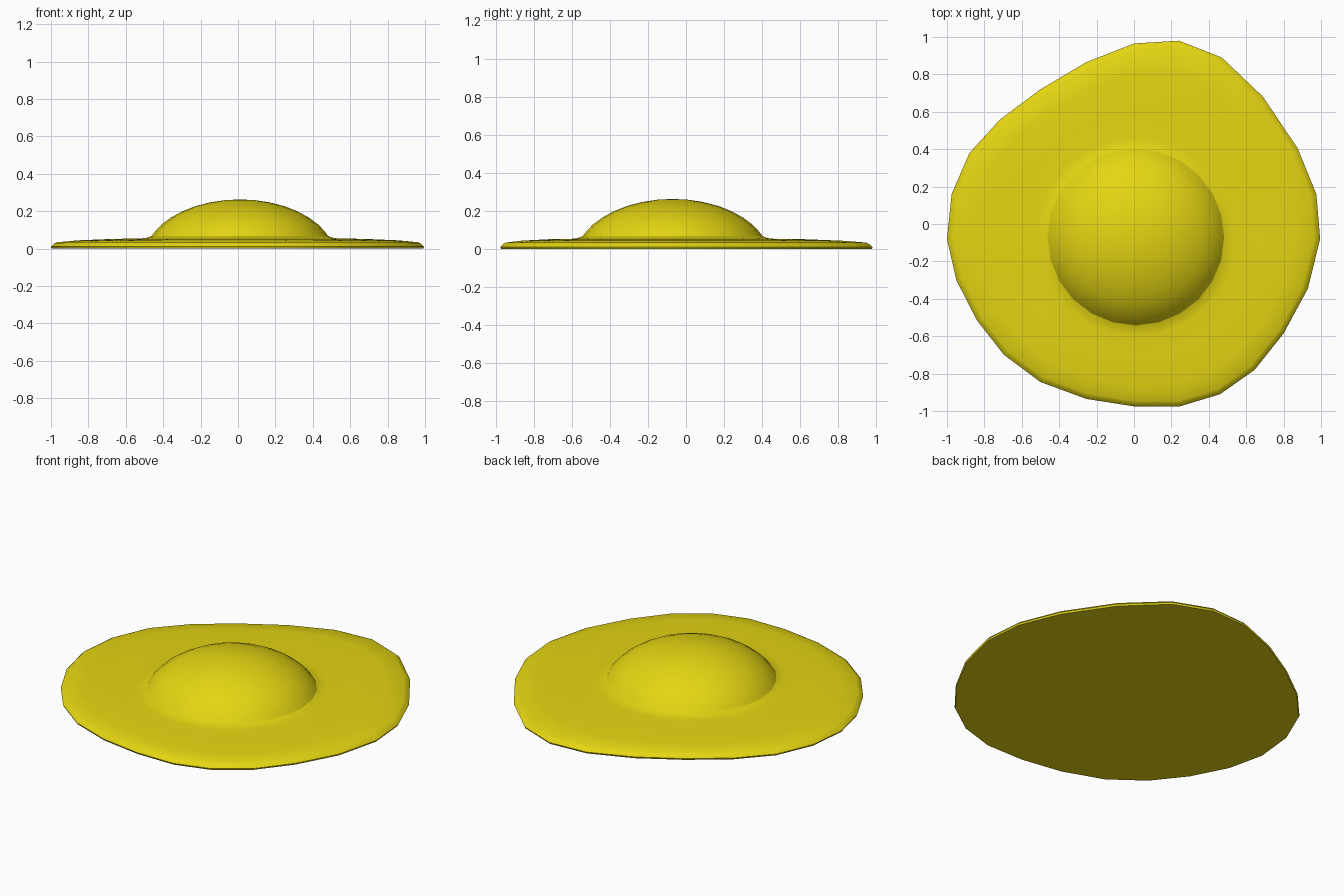
import bpy, bmesh, math

cube = bpy.data.objects.get("Cube")
if cube:
    bpy.data.objects.remove(cube, do_unlink=True)

yellow = bpy.data.materials.new("egg yellow")
yellow.use_nodes = True
COLOR = (0.78, 0.67, 0.006, 1)
yellow.diffuse_color = COLOR
yellow.node_tree.nodes["Principled BSDF"].inputs["Base Color"].default_value = COLOR

SIDES = 24
CX, CY = 0.01, -0.07      # yolk centre

# Uneven outer edge, clockwise from the back
OUTLINE = [
    (0, .965), (.24, .98), (.47, .89), (.69, .68), (.875, .405), (.975, .16),
    (.995, -.08), (.93, -.345), (.80, -.585), (.645, -.78), (.46, -.91), (.245, -.975),
    (0, -.975), (-.255, -.935), (-.5, -.845), (-.695, -.70), (-.84, -.515), (-.95, -.3),
    (-1, -.08), (-.975, .16), (-.88, .38), (-.715, .56), (-.5, .72), (-.255, .865),
]


def circle(r):
    steps = [math.tau * i / SIDES for i in range(SIDES)]
    return [(CX + r * math.sin(a), CY + r * math.cos(a)) for a in steps]


def blend(a, b, t):
    return [(p[0] + (q[0] - p[0]) * t, p[1] + (q[1] - p[1]) * t) for p, q in zip(a, b)]


def loft(name, rings, cap_bottom=False, tip=None):
    """Skin a stack of (outline, height) rings, optionally closing the ends."""
    bm = bmesh.new()
    loops = [[bm.verts.new((x, y, z)) for x, y in ring] for ring, z in rings]
    for low, high in zip(loops, loops[1:]):
        for i in range(SIDES):
            j = (i + 1) % SIDES
            bm.faces.new((low[i], high[i], high[j], low[j]))
    if cap_bottom:
        bm.faces.new(loops[0])
    if tip is not None:
        top = bm.verts.new((CX, CY, tip))
        for i in range(SIDES):
            bm.faces.new((loops[-1][i], top, loops[-1][(i + 1) % SIDES]))
    bm.normal_update()
    mesh = bpy.data.meshes.new(name)
    bm.to_mesh(mesh)
    bm.free()
    mesh.materials.append(yellow)
    obj = bpy.data.objects.new(name, mesh)
    bpy.context.collection.objects.link(obj)
    bpy.ops.object.select_all(action="DESELECT")
    obj.select_set(True)
    bpy.context.view_layer.objects.active = obj
    bpy.ops.object.shade_smooth_by_angle(angle=math.radians(42))
    return obj


# Flat egg white with a chamfered rim and a small flare around the yolk
inner = circle(.53)
center = circle(0)
loft("egg_white", [
    (blend(OUTLINE, center, .005), 0),
    (OUTLINE, .01),
    (blend(OUTLINE, center, .016), .026),
    (blend(OUTLINE, center, .032), .034),
    (blend(OUTLINE, inner, .3), .044),
    (blend(OUTLINE, inner, .7), .052),
    (inner, .054),
    (circle(.5), .057),
    (circle(.47), .068),
], cap_bottom=True)

# Rounded yolk dome
DOME = [(.485, .05), (.455, .09), (.42, .128), (.37, .165), (.31, .198),
        (.24, .226), (.16, .247), (.08, .259)]
loft("yolk", [(circle(r), z) for r, z in DOME], tip=.263)
